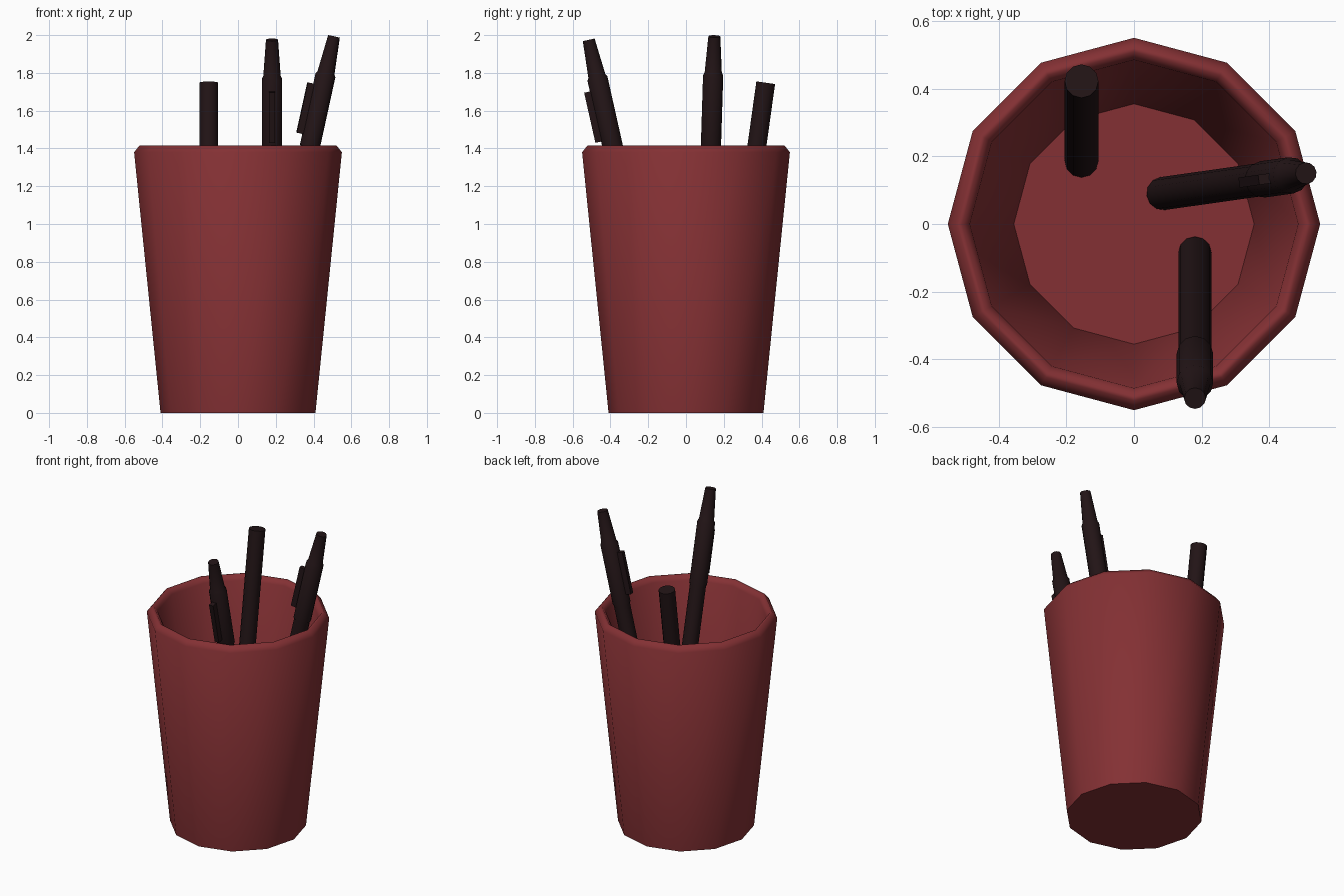
import bpy, bmesh, math
from mathutils import Vector, Matrix

if "Cube" in bpy.data.objects:
    bpy.data.objects.remove(bpy.data.objects["Cube"])

SIDES = 12


def material(name, rgb):
    m = bpy.data.materials.new(name)
    m.diffuse_color = (*rgb, 1)
    m.use_nodes = True
    m.node_tree.nodes["Principled BSDF"].inputs["Base Color"].default_value = m.diffuse_color
    return m


RED = material("dark_red", (0.23, 0.03, 0.034))
BLACK = material("near_black", (0.016, 0.007, 0.008))


def finish(name, bm, mat, angle):
    bmesh.ops.recalc_face_normals(bm, faces=bm.faces)
    me = bpy.data.meshes.new(name)
    bm.to_mesh(me)
    bm.free()
    me.materials.append(mat)
    ob = bpy.data.objects.new(name, me)
    bpy.context.collection.objects.link(ob)
    bpy.context.view_layer.objects.active = ob
    ob.select_set(True)
    bpy.ops.object.shade_smooth_by_angle(angle=math.radians(angle))
    ob.select_set(False)
    return ob


def lathe(bm, profile):
    """Rings of (radius, height), capped at both ends."""
    rings = [[bm.verts.new((r * math.cos(2 * math.pi * i / SIDES),
                            r * math.sin(2 * math.pi * i / SIDES), z))
              for i in range(SIDES)] for r, z in profile]
    for a, b in zip(rings, rings[1:]):
        for i in range(SIDES):
            j = (i + 1) % SIDES
            bm.faces.new((a[i], a[j], b[j], b[i]))
    bm.faces.new(rings[0])
    bm.faces.new(rings[-1])


# Cup: outer wall, bevelled rim, inner wall and floor
bm = bmesh.new()
lathe(bm, [(0.41, 0), (0.55, 1.38), (0.522, 1.415), (0.508, 1.415),
           (0.485, 1.385), (0.355, 0.06)])
finish("cup", bm, RED, 60)


def pen(name, bottom, top, profile, clip_dir=None):
    """Lathed pen along bottom-top; profile heights are measured down from the top."""
    bottom, top = Vector(bottom), Vector(top)
    axis = top - bottom
    length = axis.length
    z = axis.normalized()
    x = Vector(clip_dir or (1, 0, 0))
    x = (x - z * x.dot(z)).normalized()
    y = z.cross(x)
    frame = Matrix((x, y, z)).transposed().to_4x4()
    frame.translation = top
    bm = bmesh.new()
    lathe(bm, [(profile[0][0], -length)] + profile)
    # Pocket clip along the barrel
    if clip_dir:
        bmesh.ops.create_cube(bm, size=1, matrix=Matrix.Translation((0.063, 0, -0.404))
                              @ Matrix.Diagonal((0.044, 0.03, 0.272, 1)))
    bm.transform(frame)
    finish(name, bm, BLACK, 35)


CAPPED = [(0.049, -0.6), (0.054, -0.6), (0.054, -0.21), (0.046, -0.197), (0.032, 0)]
pen("front_pen", (0.18, -0.085, 0.06), (0.18, -0.515, 1.975), CAPPED, (0, -1, 0))
pen("right_pen", (0.085, 0.09, 0.06), (0.508, 0.15, 1.993), CAPPED, (-1, -0.14, 0))
pen("plain_stick", (-0.155, 0.187, 0.06), (-0.155, 0.422, 1.748), [(0.05, 0)])
